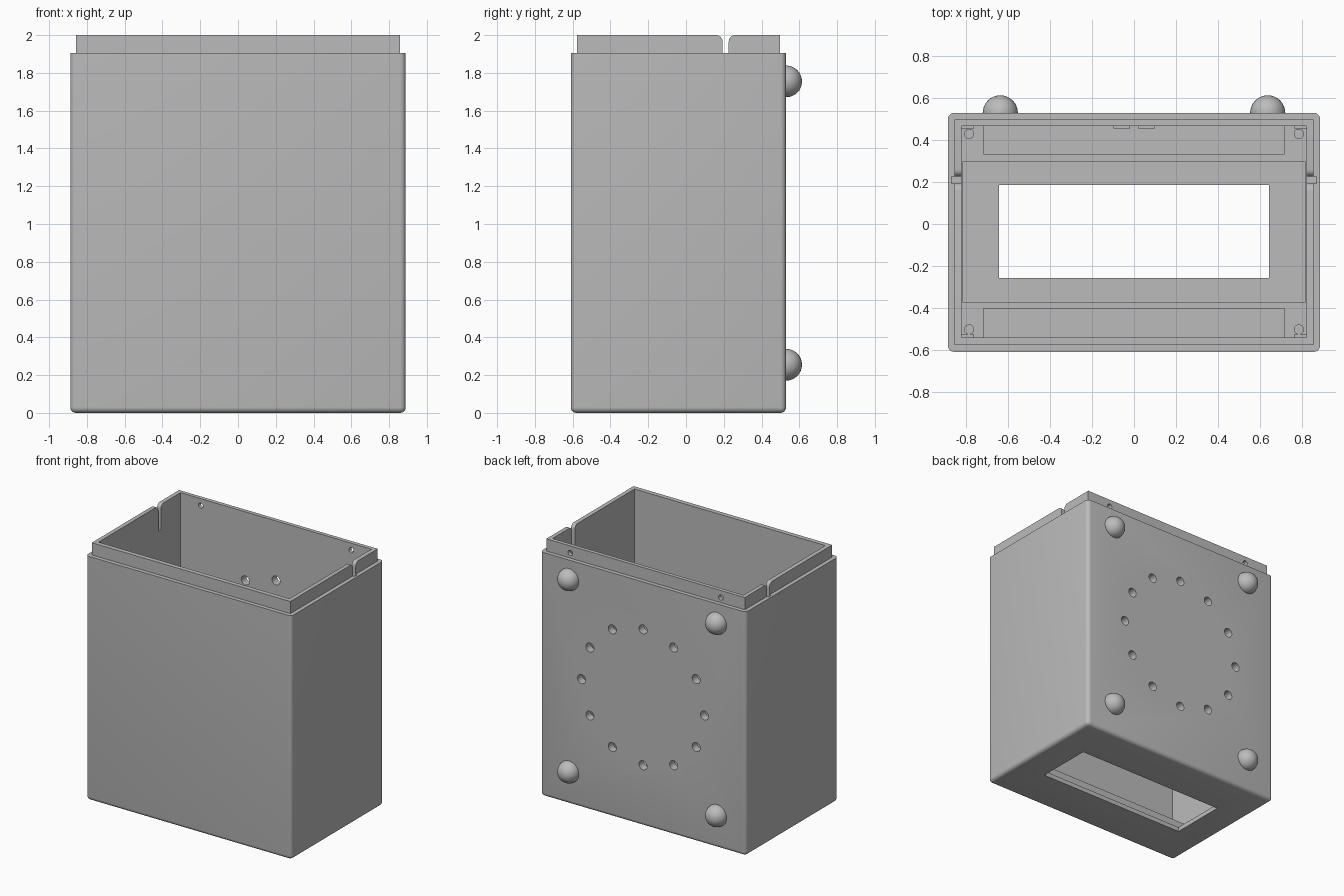
import bpy, bmesh, math
from mathutils import Matrix

if "Cube" in bpy.data.objects:
    bpy.data.objects.remove(bpy.data.objects["Cube"])

grey = bpy.data.materials.new("plain_grey")
grey.diffuse_color = (0.5, 0.5, 0.5, 1)
grey.use_nodes = True
grey.node_tree.nodes["Principled BSDF"].inputs["Base Color"].default_value = grey.diffuse_color


def finish(name, bm, paint=True):
    bmesh.ops.recalc_face_normals(bm, faces=bm.faces[:])
    me = bpy.data.meshes.new(name)
    bm.to_mesh(me)
    bm.free()
    ob = bpy.data.objects.new(name, me)
    bpy.context.collection.objects.link(ob)
    if paint:
        me.materials.append(grey)
    return ob


def box_bm(x0, x1, y0, y1, z0, z1):
    bm = bmesh.new()
    bmesh.ops.create_cube(bm, size=1)
    for v in bm.verts:
        v.co = ((x0 + x1) / 2 + v.co.x * (x1 - x0),
                (y0 + y1) / 2 + v.co.y * (y1 - y0),
                (z0 + z1) / 2 + v.co.z * (z1 - z0))
    return bm


def box(name, *dims):
    return finish(name, box_bm(*dims))


def cylinder(name, x, y, z, r, depth, along_y=False, sides=24):
    bm = bmesh.new()
    m = Matrix.Translation((x, y, z))
    if along_y:
        m = m @ Matrix.Rotation(math.pi / 2, 4, 'X')
    bmesh.ops.create_cone(bm, cap_ends=True, segments=sides, radius1=r,
                          radius2=r, depth=depth, matrix=m)
    return finish(name, bm)


def boolean(target, tool, op='DIFFERENCE'):
    mod = target.modifiers.new(tool.name, 'BOOLEAN')
    mod.operation, mod.solver, mod.object = op, 'EXACT', tool
    bpy.context.view_layer.objects.active = target
    bpy.ops.object.modifier_apply(modifier=mod.name)
    bpy.data.objects.remove(tool, do_unlink=True)


def smooth(ob):
    bpy.ops.object.select_all(action='DESELECT')
    ob.select_set(True)
    bpy.context.view_layer.objects.active = ob
    bpy.ops.object.shade_smooth_by_angle(angle=math.radians(35))


# Case: rounded vertical and bottom edges, crisp top rim
bm = box_bm(-0.888, 0.888, -0.61, 0.53, 0, 1.905)
edges = [e for e in bm.edges if not all(v.co.z > 1.9 for v in e.verts)]
bmesh.ops.bevel(bm, geom=edges, offset=0.03, segments=5, profile=0.5, affect='EDGES')
case = finish("case", bm)

# Raised lip around the opening, then hollow interior
boolean(case, box("lip", -0.857, 0.857, -0.578, 0.498, 1.5, 2.0), 'UNION')
boolean(case, box("cavity", -0.824, 0.824, -0.542, 0.468, 0.17, 2.2))

# Stepped floor: central recess, front and back pockets, display window
boolean(case, box("recess", -0.818, 0.818, -0.372, 0.297, 0.035, 0.4))
boolean(case, box("back_pocket", -0.717, 0.717, 0.333, 0.467, 0.1, 0.4))
boolean(case, box("front_pocket", -0.717, 0.717, -0.541, -0.403, 0.1, 0.4))
boolean(case, box("window", -0.643, 0.643, -0.258, 0.185, -0.2, 0.4))

# Side slots with flared, rounded mouths
c, w, r = 0.21, 0.016, 0.035
half = [(w, 1.8)] + [(w + r - r * math.cos(a), 2.0 - r + r * math.sin(a))
                     for a in [i * math.pi / 12 for i in range(7)]] + [(w + r, 2.1)]
outline = [(c + d, z) for d, z in half] + [(c - d, z) for d, z in reversed(half)]
for s in (-1, 1):
    bm = bmesh.new()
    face = bm.faces.new([bm.verts.new((s * 0.8, y, z)) for y, z in outline])
    ext = bmesh.ops.extrude_face_region(bm, geom=[face])
    for v in ext["geom"]:
        if isinstance(v, bmesh.types.BMVert):
            v.co.x = s * 0.87
    boolean(case, finish("slot", bm))

# Ring of twelve holes through the back wall
for i in range(12):
    a = i * math.pi / 6
    boolean(case, cylinder("ring_hole", 0.53 * math.cos(a), 0.5,
                           1.005 + 0.53 * math.sin(a), 0.035, 0.2, True))

# Screw holes in the back of the lip
for s in (-1, 1):
    boolean(case, cylinder("lip_hole", s * 0.65, 0.48, 1.945, 0.02, 0.14, True, 16))
smooth(case)

# Rounded bumpers on the back
for s in (-1, 1):
    for z in (0.255, 1.755):
        bm = bmesh.new()
        bmesh.ops.create_uvsphere(bm, u_segments=32, v_segments=16, radius=0.084)
        bmesh.ops.bisect_plane(bm, geom=bm.verts[:] + bm.edges[:] + bm.faces[:],
                               plane_co=(0, -0.004, 0), plane_no=(0, 1, 0), clear_inner=True)
        bmesh.ops.translate(bm, verts=bm.verts[:], vec=(s * 0.638, 0.53, z))
        smooth(finish("bumper", bm))

# Corner posts and small wall ribs on the floor
for s in (-1, 1):
    for y in (-0.503, 0.43):
        smooth(cylinder("corner_post", s * 0.787, y, 0.205, 0.024, 0.09))
    x0, x1 = sorted((s * 0.763, s * 0.824))
    box("back_rib", x0, x1, 0.455, 0.47, 0.165, 0.25)
    box("front_rib", x0, x1, -0.543, -0.528, 0.165, 0.25)
    x0, x1 = sorted((s * 0.018, s * 0.097))
    box("centre_rib", x0, x1, 0.455, 0.47, 0.095, 0.25)
